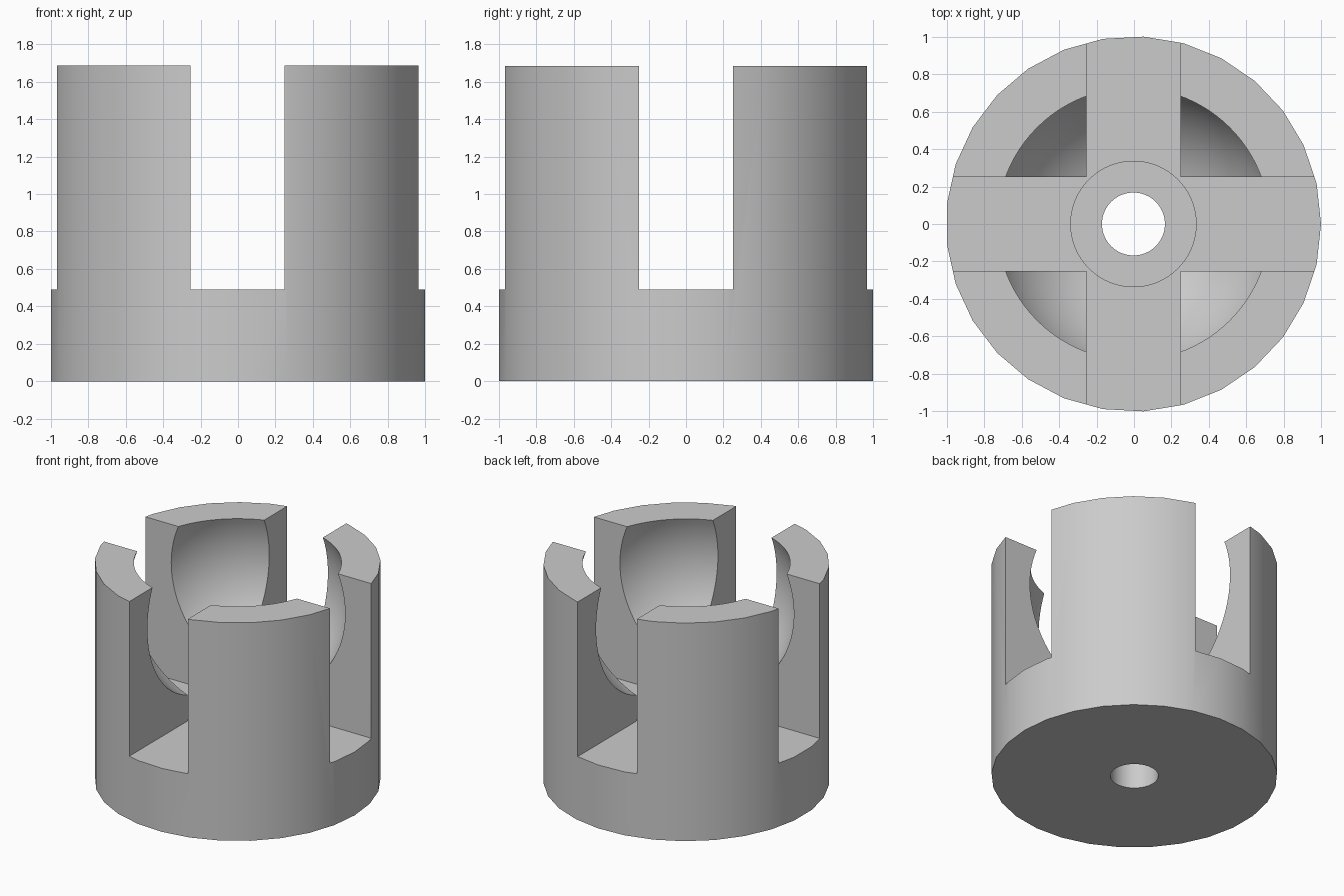
import bpy
import math

cube = bpy.data.objects.get("Cube")
if cube:
    bpy.data.objects.remove(cube, do_unlink=True)

HEIGHT, FLOOR, SLOT = 1.685, 0.49, 0.502
CENTRE_X = -0.003

grey = bpy.data.materials.new("plain_grey")
grey.use_nodes = True
colour = (0.6, 0.6, 0.6, 1)
grey.diffuse_color = colour
grey.node_tree.nodes["Principled BSDF"].inputs["Base Color"].default_value = colour


def cylinder(name, radius, bottom, top, sides):
    # First corner points along +x
    bpy.ops.mesh.primitive_cylinder_add(
        vertices=sides, radius=radius, depth=top - bottom,
        location=(CENTRE_X, 0, (bottom + top) / 2), rotation=(0, 0, -math.pi / 2))
    obj = bpy.context.object
    obj.name = name
    return obj


def slot(name, size_x, size_y):
    bpy.ops.mesh.primitive_cube_add(size=1, location=(CENTRE_X, 0, FLOOR + 1))
    obj = bpy.context.object
    obj.name = name
    obj.scale = (size_x, size_y, 2)
    return obj


def ball(name, radius, z):
    bpy.ops.mesh.primitive_uv_sphere_add(
        segments=96, ring_count=48, radius=radius, location=(CENTRE_X, 0, z))
    obj = bpy.context.object
    obj.name = name
    return obj


def cut(body, cutter):
    cutter.hide_render = True
    mod = body.modifiers.new("cut", 'BOOLEAN')
    mod.operation = 'DIFFERENCE'
    mod.solver = 'EXACT'
    mod.object = cutter
    bpy.ops.object.select_all(action='DESELECT')
    bpy.context.view_layer.objects.active = body
    body.select_set(True)
    bpy.ops.object.modifier_apply(modifier=mod.name)
    bpy.data.objects.remove(cutter, do_unlink=True)


# Faceted round body
holder = cylinder("ball_holder", 1.0015, 0, HEIGHT, 29)
holder.data.materials.append(grey)

# Round seat, crossing slots, screw recess and through hole
cut(holder, ball("seat_cutter", 0.785, 1.39))
cut(holder, slot("slot_cutter_x", 3, SLOT))
cut(holder, slot("slot_cutter_y", SLOT, 3))
cut(holder, cylinder("recess_cutter", 0.335, 0.24, 1, 64))
cut(holder, cylinder("hole_cutter", 0.168, -0.5, 1, 64))

bpy.ops.object.select_all(action='DESELECT')
holder.select_set(True)
bpy.context.view_layer.objects.active = holder
bpy.ops.object.shade_smooth_by_angle(angle=math.radians(30))
